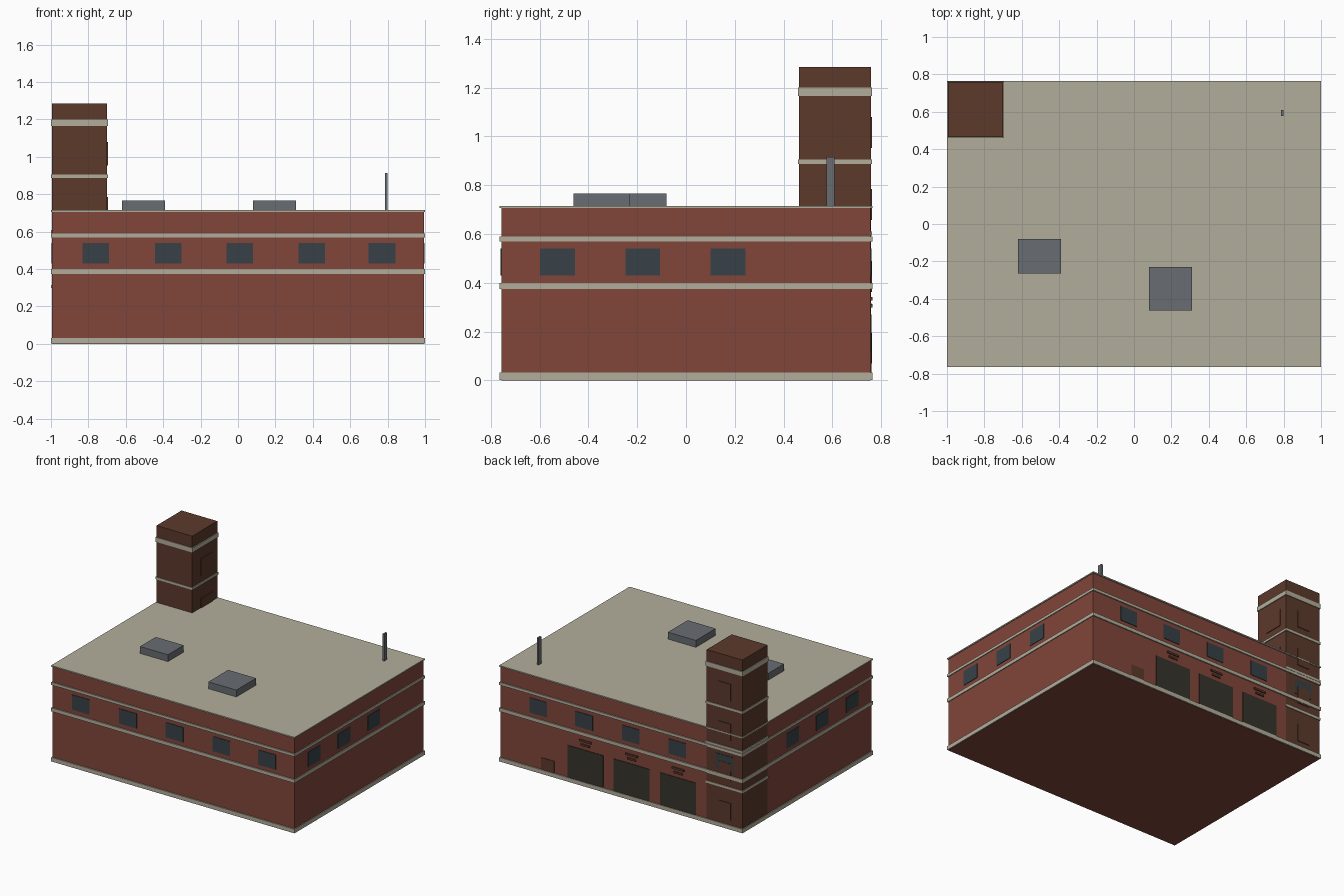
import bpy
import bmesh

cube = bpy.data.objects.get("Cube")
if cube:
    bpy.data.objects.remove(cube, do_unlink=True)


def material(name, r, g, b):
    m = bpy.data.materials.new(name)
    m.use_nodes = True
    m.diffuse_color = (r, g, b, 1)
    m.node_tree.nodes["Principled BSDF"].inputs["Base Color"].default_value = (r, g, b, 1)
    return m


BRICK = material("red brick", .22, .061, .043)
CREAM = material("cream stone", .45, .42, .33)
BROWN = material("brown brick", .106, .041, .024)
GLASS = material("dark glass", .038, .053, .063)
STEEL = material("grey metal", .14, .153, .168)
DOOR = material("dark shutter", .038, .033, .023)


def box(name, mat, x, y, z):
    """Box from (min, max) ranges on each axis."""
    bm = bmesh.new()
    bmesh.ops.create_cube(bm, size=1)
    for v in bm.verts:
        for axis, span in enumerate((x, y, z)):
            v.co[axis] = span[0] if v.co[axis] < 0 else span[1]
    mesh = bpy.data.meshes.new(name)
    bm.to_mesh(mesh)
    bm.free()
    mesh.materials.append(mat)
    obj = bpy.data.objects.new(name, mesh)
    bpy.context.collection.objects.link(obj)
    return obj


def around(c, half):
    return (c - half, c + half)


WX, WY = .994, .757      # wall half sizes
TX, TY = 1.0, .765       # trim half sizes
ROOF = .715
PLATE = .004

# Main building and its stone trim
box("walls", BRICK, around(0, WX), around(0, WY), (0, .709))
for name, z in (("base_trim", (.002, .032)), ("lower_band", (.374, .4)),
                ("upper_band", (.57, .59)), ("roof_slab", (.706, ROOF))):
    box(name, CREAM, around(0, TX), around(0, TY), z)

# Windows on all four walls
WIN_Z = (.43, .54)
for c in (-.76, -.373, .01, .395, .77):
    box("front_window", GLASS, around(c, .071), (-WY - PLATE, -WY + PLATE), WIN_Z)
    box("back_window", GLASS, around(c - .088, .071), (WY - PLATE, WY + PLATE), WIN_Z)
for c in (-.527, -.178, .172):
    for side in (-1, 1):
        box("side_window", GLASS, around(side * WX, PLATE), around(c, .071), WIN_Z)

# Loading doors with small sign bars over each one
for c in (.295, -.085, -.467):
    box("loading_door", DOOR, around(c, .147), around(WY, PLATE), (.03, .27))
    for z, half in ((.335, .05), (.305, .035)):
        box("door_sign_bar", BROWN, around(c, half), (WY, TY), around(z, .007))
box("small_hatch", BROWN, around(.605, .054), around(WY, PLATE), (.032, .12))

# Corner tower
T_X, T_Y = (-WX - .001, -.701), (.464, WY + .001)
box("tower", BROWN, T_X, T_Y, (.001, 1.285))
for z in ((1.166, 1.2), (.888, .905), (.593, .61), (.298, .315)):
    box("tower_band", CREAM, (-TX, -.695), (.459, TY - .002), z)

# Slim raised panels on the tower, one per storey
for storey in range(4):
    z = (.068 + storey * .295, .195 + storey * .295)
    box("tower_back_panel", BROWN, around(-.85, .05), (WY, WY + .006), z)
    if storey > 1:
        box("tower_side_panel", BROWN, (-.702, -.696), (.56, .7), z)

# Rooftop units and mast
box("roof_unit_left", STEEL, (.08, .31), (-.462, -.23), (ROOF, .766))
box("roof_unit_right", STEEL, (-.62, -.39), (-.265, -.08), (ROOF, .766))
box("roof_mast", STEEL, (.785, .799), (.577, .609), (ROOF, .915))
